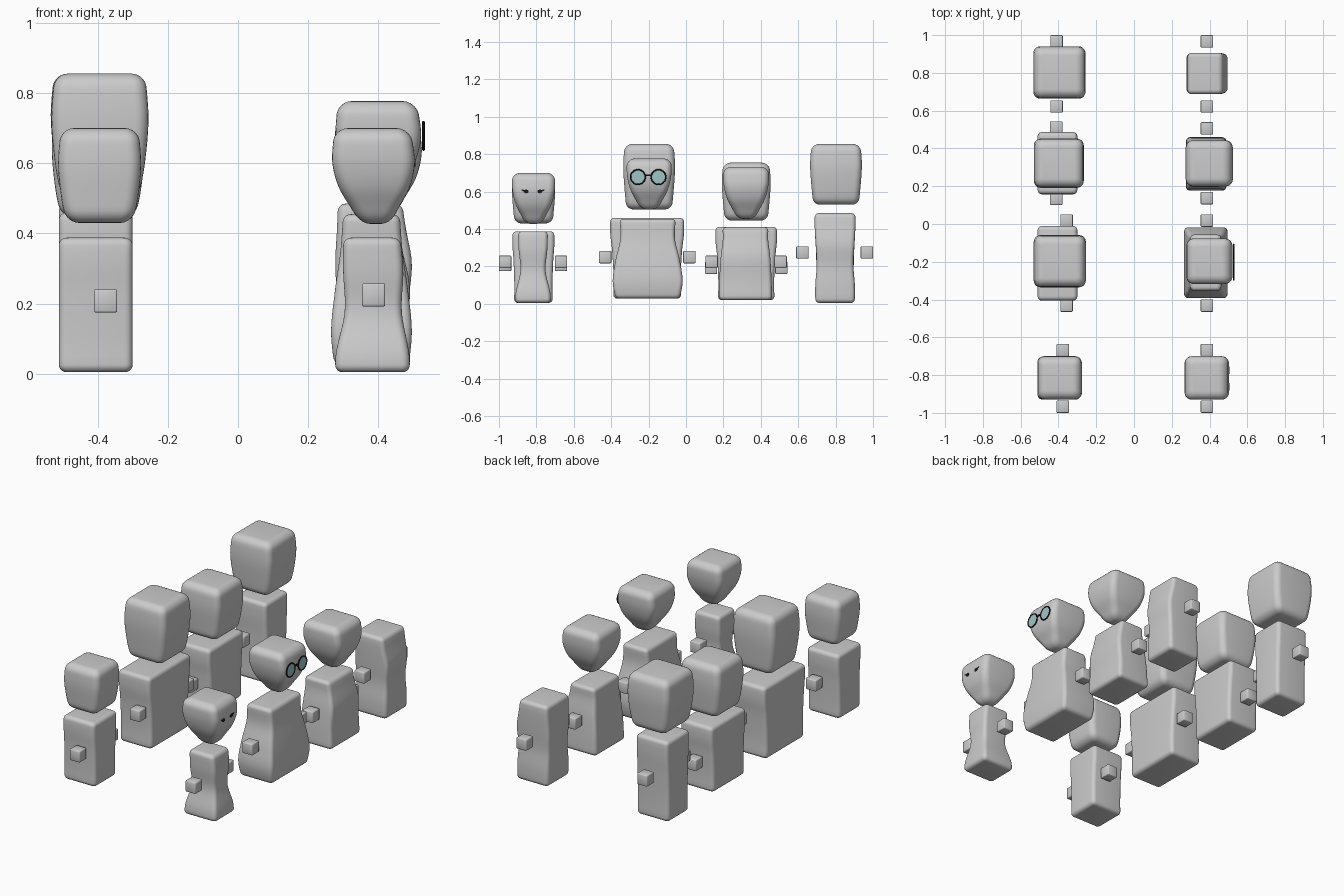
import bpy, bmesh, math
from mathutils import Matrix

if "Cube" in bpy.data.objects:
    bpy.data.objects.remove(bpy.data.objects["Cube"])


def material(name, color):
    m = bpy.data.materials.new(name)
    m.diffuse_color = color
    m.use_nodes = True
    m.node_tree.nodes["Principled BSDF"].inputs["Base Color"].default_value = m.diffuse_color
    return m


BLACK = material("black", (0.01, 0.01, 0.012, 1))
GLASS = material("pale_teal", (0.35, 0.56, 0.57, 1))


def finish(name, bm, mat=None, angle=50):
    bmesh.ops.recalc_face_normals(bm, faces=bm.faces)
    me = bpy.data.meshes.new(name)
    bm.to_mesh(me)
    bm.free()
    ob = bpy.data.objects.new(name, me)
    bpy.context.collection.objects.link(ob)
    if mat:
        me.materials.append(mat)
    bpy.ops.object.select_all(action='DESELECT')
    ob.select_set(True)
    bpy.context.view_layer.objects.active = ob
    bpy.ops.object.shade_smooth_by_angle(angle=math.radians(angle))
    return ob


def spline(rows, t):
    # Catmull-Rom style interpolation of (t, values...) rows
    def slope(i, k):
        a, b = rows[max(i - 1, 0)], rows[min(i + 1, len(rows) - 1)]
        return (b[k] - a[k]) / (b[0] - a[0])
    i = 0
    while i < len(rows) - 2 and t > rows[i + 1][0]:
        i += 1
    a, b = rows[i], rows[i + 1]
    h = b[0] - a[0]
    u = (t - a[0]) / h
    return [(2*u**3 - 3*u*u + 1) * a[k] + (u**3 - 2*u*u + u) * h * slope(i, k)
            + (3*u*u - 2*u**3) * b[k] + (u**3 - u*u) * h * slope(i + 1, k)
            for k in range(1, len(a))]


def rounded_loft(name, cx, cy, hx, hy, z0, z1, rows, r):
    """Rounded box whose section follows rows of (t, x scale, y scale, x shift)."""
    height = z1 - z0
    ends = [r * (1 - math.cos(math.pi / 2 * i / 5)) for i in range(5)]
    mids = [r + (height - 2 * r) * i / 16 for i in range(17)]
    levels = ends + mids + [height - d for d in reversed(ends)]
    bm = bmesh.new()
    rings = []
    for d in levels:
        sx, sy, shift = spline(rows, d / height)
        e = min(d, height - d, r)
        inset = r - math.sqrt(max(r * r - (r - e) ** 2, 0))
        ax, ay = hx * sx - inset, hy * sy - inset
        c = min(max(r - inset * 0.7, 0.004), 0.7 * ax, 0.7 * ay)
        ring = []
        for q, (px, py) in enumerate(((1, 1), (-1, 1), (-1, -1), (1, -1))):
            for s in range(6):
                a = math.pi / 2 * (q + s / 5)
                ring.append(bm.verts.new((cx + shift + px * (ax - c) + c * math.cos(a),
                                          cy + py * (ay - c) + c * math.sin(a), z0 + d)))
        rings.append(ring)
    for lo, hi in zip(rings, rings[1:]):
        for i in range(len(lo)):
            j = (i + 1) % len(lo)
            bm.faces.new((lo[i], lo[j], hi[j], hi[i]))
    bm.faces.new(rings[0][::-1])
    bm.faces.new(rings[-1])
    return finish(name, bm)


def hand(name, x, y, z):
    bm = bmesh.new()
    bmesh.ops.create_cube(bm, size=0.066, matrix=Matrix.Translation((x, y, z)))
    bmesh.ops.bevel(bm, geom=bm.edges[:], offset=0.005, segments=2, affect='EDGES', profile=0.5)
    finish(name, bm)


# profiles: (height fraction, x scale, y scale, x shift)
CHIN = [(0, .42, .42, .006), (.12, .52, .52, .004), (.37, .85, .82, .002),
        (.62, 1, .97, 0), (.85, .97, 1, -.002), (1, .90, .95, -.004)]
SQUARE = [(0, .80, .88, 0), (.25, .92, .94, 0), (.6, 1, 1, 0), (.85, .97, .98, 0), (1, .92, .92, 0)]
BOX = [(0, 1, .92, 0), (.25, 1, .91, 0), (.6, 1, .95, 0), (.8, 1, 1, 0), (1, 1, 1, 0)]
WAIST = [(0, 1, 1, .002), (.15, .97, .96, .002), (.45, .76, .70, .004), (.75, .80, .80, .004), (1, .76, .83, .0)]
BELLY = [(0, .93, .92, 0), (.22, 1, 1, 0), (.5, .90, .91, .0), (.75, .77, .78, 0), (1, .70, .80, 0)]
TAPER = [(0, 1, 1, 0), (.3, .96, .98, 0), (.6, .93, .93, .006), (.85, .80, .85, 0), (1, .74, .87, -.004)]
CHEST = [(0, .95, .97, .003), (.2, .96, .97, .003), (.42, .94, .90, .002), (.65, 1, .95, .004),
         (.85, .90, 1, -.002), (1, .84, 1, -.006)]

# bodies: cx, cy, half x, half y, z0, z1, profile
bodies = [(-.405, -.816, .105, .112, .005, .388, BOX), (.381, -.818, .107, .096, .005, .388, WAIST),
          (-.405, -.208, .105, .197, .028, .46, BOX), (.380, -.205, .115, .187, .028, .455, BELLY),
          (-.405, .322, .105, .164, .02, .412, BOX), (.382, .318, .108, .142, .02, .41, TAPER),
          (-.405, .797, .105, .108, .005, .485, BOX), (.382, .797, .109, .109, .005, .485, CHEST)]
for b in bodies:
    rounded_loft("body", *b, 0.022)

# heads (the back right figure has none)
heads = [(-.394, -.815, .118, .115, .43, .70, SQUARE), (.386, -.815, .117, .115, .427, .70, CHIN),
         (-.393, -.197, .138, .138, .505, .855, SQUARE), (.400, -.197, .121, .12, .505, .777, CHIN),
         (-.398, .322, .132, .130, .445, .755, SQUARE), (.399, .321, .124, .122, .455, .733, CHIN),
         (-.395, .802, .138, .138, .53, .855, SQUARE)]
for h in heads:
    rounded_loft("head", *h, 0.036)

# hands: x, two y positions, z
for x, ys, z in [(-.377, (-.967, -.668), .208), (.386, (-.967, -.668), .225),
                 (-.357, (-.432, .018), .25), (.386, (-.432, .018), .25),
                 (-.412, (.134, .510), .193), (.386, (.137, .506), .225),
                 (-.41, (.622, .967), .275), (.386, (.622, .967), .275)]:
    for y in ys:
        hand("hand", x, y, z)


def disc(name, x, y, z, ry, rz, depth, mat, tilt=0):
    bm = bmesh.new()
    m = (Matrix.Translation((x, y, z)) @ Matrix.Rotation(tilt, 4, 'X')
         @ Matrix.Diagonal((1, ry, rz, 1)) @ Matrix.Rotation(math.pi / 2, 4, 'Y'))
    bmesh.ops.create_cone(bm, cap_ends=True, segments=32, radius1=1, radius2=1, depth=depth, matrix=m)
    finish(name, bm, mat, 30)


# spectacles: lenses, rims and bridge
for y in (-.257, -.147):
    disc("lens", .527, y, .678, .038, .038, .004, GLASS)
    bpy.ops.mesh.primitive_torus_add(location=(.528, y, .678), rotation=(0, math.pi / 2, 0),
                                     major_radius=.039, minor_radius=.004,
                                     major_segments=40, minor_segments=8)
    bpy.context.object.name = "lens_rim"
    bpy.context.object.data.materials.append(BLACK)
    bpy.ops.object.shade_smooth_by_angle()
disc("bridge", .528, -.202, .688, .018, .004, .006, BLACK)

# eyes with slanted lashes
for s in (-1, 1):
    y = -.818 + s * .037
    disc("eye", .500, y, .601, .013, .010, .010, BLACK)
    disc("lash", .500, y + s * .013, .606, .013, .004, .010, BLACK, s * .25)
